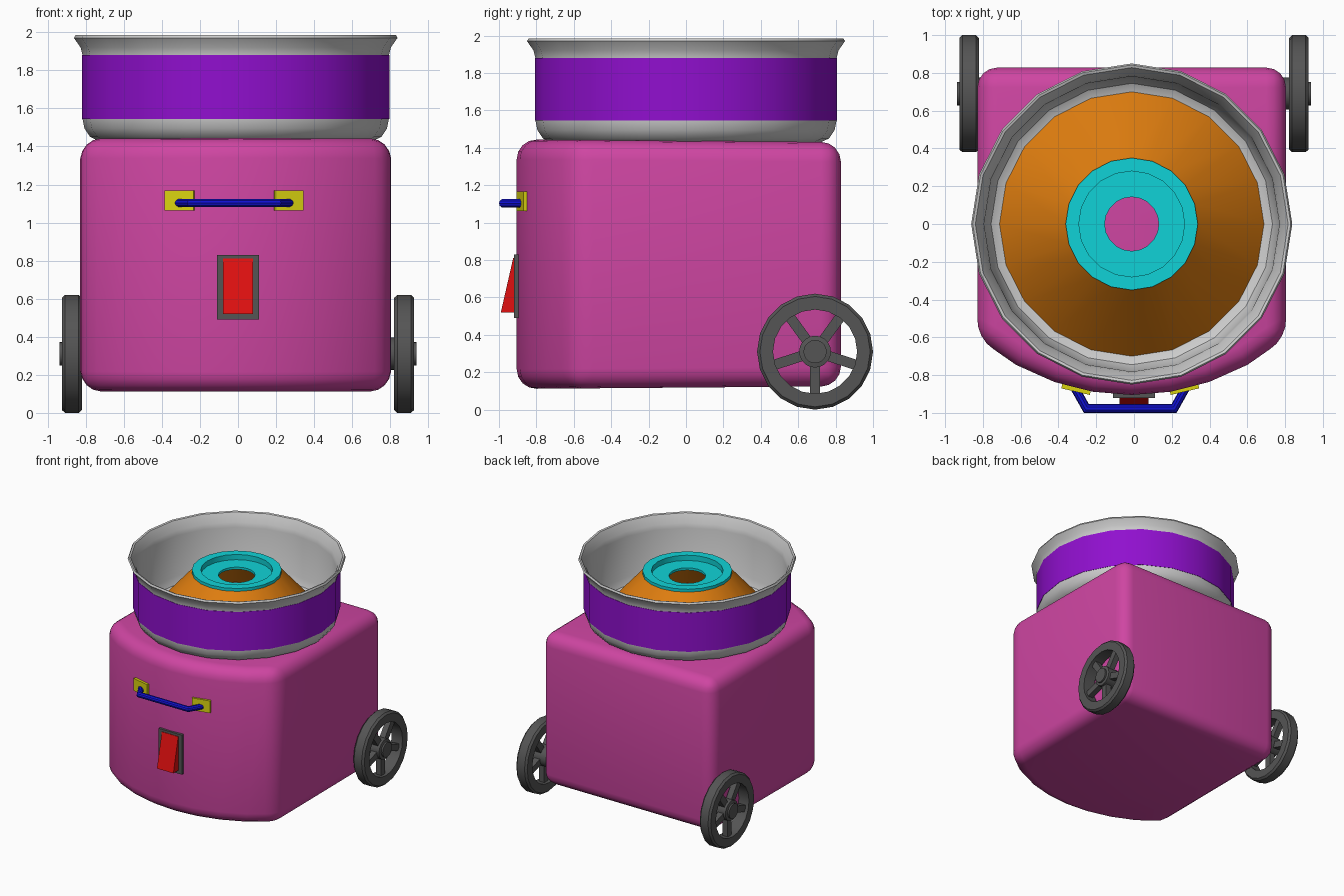
import bpy, bmesh
from math import cos, sin, pi, sqrt, radians
from mathutils import Matrix, Vector

if "Cube" in bpy.data.objects:
    bpy.data.objects.remove(bpy.data.objects["Cube"])

CX = -0.012  # body and drum sit slightly left of the origin


def mat(name, rgb):
    m = bpy.data.materials.new(name)
    m.diffuse_color = (*rgb, 1)
    m.use_nodes = True
    m.node_tree.nodes["Principled BSDF"].inputs["Base Color"].default_value = m.diffuse_color
    return m


PINK = mat("pink", (0.62, 0.06, 0.36))
PURPLE = mat("purple", (0.28, 0.005, 0.62))
ORANGE = mat("orange", (0.75, 0.21, 0.005))
CYAN = mat("cyan", (0.005, 0.65, 0.68))
YELLOW = mat("yellow", (0.7, 0.65, 0.005))
BLUE = mat("blue", (0.005, 0.005, 0.65))
RED = mat("red", (0.75, 0.005, 0.005))
DARK = mat("dark_grey", (0.09, 0.09, 0.09))


def finish(name, bm, material=None, matrix=Matrix()):
    bmesh.ops.remove_doubles(bm, verts=bm.verts, dist=1e-5)
    bmesh.ops.recalc_face_normals(bm, faces=bm.faces)
    me = bpy.data.meshes.new(name)
    bm.to_mesh(me)
    bm.free()
    ob = bpy.data.objects.new(name, me)
    bpy.context.collection.objects.link(ob)
    ob.matrix_world = matrix
    if material:
        me.materials.append(material)
    bpy.ops.object.select_all(action='DESELECT')
    ob.select_set(True)
    bpy.context.view_layer.objects.active = ob
    bpy.ops.object.shade_smooth_by_angle(angle=radians(32))
    return ob


def lathe(name, profile, material=None, matrix=Matrix(), n=20):
    """Spin a closed (radius, height) profile around local z."""
    bm = bmesh.new()
    rings = [[bm.verts.new((r * cos(2 * pi * i / n), r * sin(2 * pi * i / n), z))
              for r, z in profile] for i in range(n)]
    k = len(profile)
    for i in range(n):
        a, b = rings[i], rings[(i + 1) % n]
        for j in range(k):
            bm.faces.new((a[j], b[j], b[(j + 1) % k], a[(j + 1) % k]))
    return finish(name, bm, material, matrix)


def box(name, size, material, matrix):
    bm = bmesh.new()
    bmesh.ops.create_cube(bm, size=1, matrix=Matrix.Diagonal((*size, 1)))
    return finish(name, bm, material, matrix)


def prism(bm, bottom, top):
    lo = [bm.verts.new(p) for p in bottom]
    hi = [bm.verts.new(p) for p in top]
    n = len(lo)
    bm.faces.new(lo[::-1])
    bm.faces.new(hi)
    for i in range(n):
        bm.faces.new((lo[i], lo[(i + 1) % n], hi[(i + 1) % n], hi[i]))


# Housing: box with a bowed front and rounded edges
R, HALF, SEG = 1.257, 0.817, 8
outline = [(HALF, 0.828), (-HALF, 0.828)]
for i in range(SEG + 1):
    x = -HALF + 2 * HALF * i / SEG
    outline.append((x, -0.905 + R - sqrt(R * R - x * x)))
bm = bmesh.new()
prism(bm, [(x, y, 0.118 + 0.008 * y) for x, y in outline],
      [(x, y, 1.437 - 0.008 * y) for x, y in outline])
bmesh.ops.recalc_face_normals(bm, faces=bm.faces)
sharp = [e for e in bm.edges if e.calc_face_angle() > 0.6]
bmesh.ops.bevel(bm, geom=sharp, offset=0.105, segments=4, profile=0.5,
                affect='EDGES', clamp_overlap=True)
finish("housing", bm, PINK, Matrix.Translation((CX, 0, 0)))

# Drum on top: grey bowl, purple band, orange cone, cyan cap
AXIS = Matrix.Translation((CX, 0, 0))
lathe("bowl", [(0.60, 1.425), (0.71, 1.425), (0.765, 1.45), (0.795, 1.495),
               (0.805, 1.545), (0.805, 1.88), (0.815, 1.92), (0.85, 1.97),
               (0.842, 1.985), (0.828, 1.98), (0.79, 1.91), (0.782, 1.87),
               (0.772, 1.53), (0.745, 1.475), (0.70, 1.45), (0.60, 1.45)],
      None, AXIS)
lathe("band", [(0.795, 1.545), (0.808, 1.545), (0.808, 1.88), (0.795, 1.88)],
      PURPLE, AXIS)
lathe("cone", [(0.70, 1.45), (0.35, 1.845), (0.325, 1.84), (0.67, 1.45)],
      ORANGE, AXIS)
lathe("cone_cap", [(0.35, 1.81), (0.35, 1.87), (0.28, 1.87), (0.28, 1.825),
                   (0.143, 1.825), (0.143, 1.805), (0.33, 1.805)], CYAN, AXIS)

# Rear wheels: tyre, hub and five spokes on each side
for s, side in ((1, "right"), (-1, "left")):
    frame = Matrix.Translation((s * 0.873, 0.69, 0.31)) @ Matrix.Rotation(s * pi / 2, 4, 'Y')
    lathe(side + "_wheel_rim", [(0.225, -0.052), (0.295, -0.052), (0.31, -0.036),
                                (0.31, 0.036), (0.295, 0.052), (0.225, 0.052)],
          DARK, frame)
    lathe(side + "_wheel_hub", [(0, -0.085), (0.085, -0.085), (0.085, 0.045),
                                (0.062, 0.05), (0.062, 0.064), (0, 0.064)],
          DARK, frame)
    for i in range(5):
        turn = Matrix.Rotation(2 * pi * i / 5 + (pi if s < 0 else 0), 4, 'Z')
        box(f"{side}_wheel_spoke_{i + 1}", (0.18, 0.055, 0.05), DARK,
            frame @ turn @ Matrix.Translation((0.15, 0, 0)))

# Handle: two mounting plates and a bent bar
HX = -0.02
for s, side in ((1, "right"), (-1, "left")):
    box(side + "_handle_plate", (0.155, 0.04, 0.105), YELLOW,
        Matrix.Translation((HX + s * 0.285, -0.868, 1.115)) @ Matrix.Rotation(s * radians(13), 4, 'Z'))

path = [(-0.295, -0.865), (-0.232, -0.977), (0.232, -0.977), (0.295, -0.865)]
bm = bmesh.new()
N, rad = 10, 0.023
pts = [Vector((x, y, 0)) for x, y in path]
rings = []
for i, p in enumerate(pts):
    d_in = (p - pts[i - 1]).normalized() if i else (pts[1] - p).normalized()
    d_out = (pts[i + 1] - p).normalized() if i < 3 else d_in
    t = (d_in + d_out).normalized()
    side = Vector((-t.y, t.x, 0)) / t.dot(d_in)  # mitred joint
    rings.append([bm.verts.new(p + side * rad * cos(2 * pi * k / N)
                               + Vector((0, 0, rad * sin(2 * pi * k / N))))
                  for k in range(N)])
for a, b in zip(rings, rings[1:]):
    for k in range(N):
        bm.faces.new((a[k], a[(k + 1) % N], b[(k + 1) % N], b[k]))
bm.faces.new(rings[0])
bm.faces.new(rings[-1])
finish("handle_bar", bm, BLUE, Matrix.Translation((HX, 0, 1.103)))

# Rocker switch: dark frame and red wedge
box("switch_frame", (0.22, 0.06, 0.34), DARK, Matrix.Translation((0, -0.89, 0.66)))
side = [(-0.90, 0.52), (-0.99, 0.52), (-0.924, 0.81), (-0.90, 0.81)]
bm = bmesh.new()
prism(bm, [(-0.078, y, z) for y, z in side], [(0.078, y, z) for y, z in side])
finish("switch_rocker", bm, RED)
